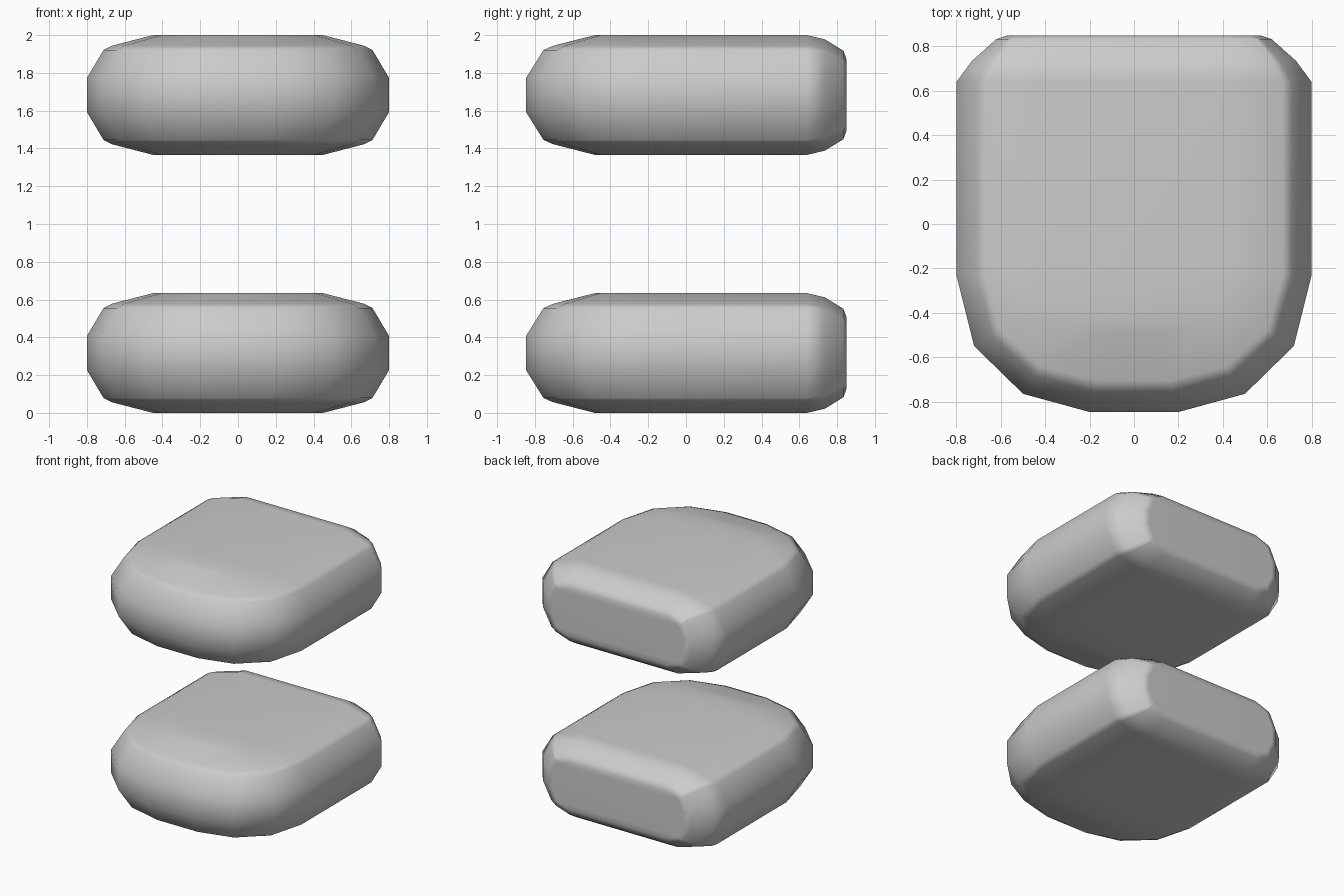
import bpy, bmesh

if "Cube" in bpy.data.objects:
    bpy.data.objects.remove(bpy.data.objects["Cube"])

# Quarter cross-section of the pad: half width, half height, front depth factor, back inset weight
SECTION = [(0.80, 0.09, 1.00, 1.0), (0.712, 0.238, 0.85, 0.8),
           (0.67, 0.26, 0.77, 0.65), (0.45, 0.317, 0.41, 0.1)]
# Back rows: y, inset in x, height scale
BACK = [(0.85, 0.23, 0.60), (0.833, 0.18, 0.74), (0.735, 0.07, 0.93), (0.64, 0.0, 1.0)]
# Rounded front outline (right half)
FRONT = [(0.80, -0.23), (0.72, -0.55), (0.50, -0.765), (0.20, -0.847)]


def half_outline(w, h, depth, weight):
    pts = [(w - dx * weight, y, h * sz) for y, dx, sz in BACK]
    pts += [(x * w / 0.8, -0.23 + (y + 0.23) * depth, h) for x, y in FRONT]
    return pts


def make_pad(name, zc):
    bm = bmesh.new()
    rings = []
    for sec, sign in [(s, 1) for s in reversed(SECTION)] + [(s, -1) for s in SECTION]:
        half = half_outline(*sec)
        pts = half + [(-x, y, z) for x, y, z in reversed(half)]
        rings.append([bm.verts.new((x, y, zc + sign * z)) for x, y, z in pts])
    n = len(rings[0])
    # side walls
    for a, b in zip(rings, rings[1:]):
        for i in range(n):
            j = (i + 1) % n
            bm.faces.new((a[i], a[j], b[j], b[i]))
    # top and bottom, bridged left to right
    for r in (rings[0], rings[-1]):
        for i in range(n // 2 - 1):
            bm.faces.new((r[i], r[i + 1], r[n - 2 - i], r[n - 1 - i]))
    bmesh.ops.recalc_face_normals(bm, faces=bm.faces)
    for f in bm.faces:
        f.smooth = True
    me = bpy.data.meshes.new(name)
    bm.to_mesh(me)
    bm.free()
    ob = bpy.data.objects.new(name, me)
    bpy.context.collection.objects.link(ob)
    # keep the broad flat faces evenly shaded
    mod = ob.modifiers.new("even_shading", 'WEIGHTED_NORMAL')
    mod.weight = 50


# Two identical pads, one above the other
for name, z in (("lower_pad", 0.317), ("upper_pad", 1.683)):
    make_pad(name, z)
